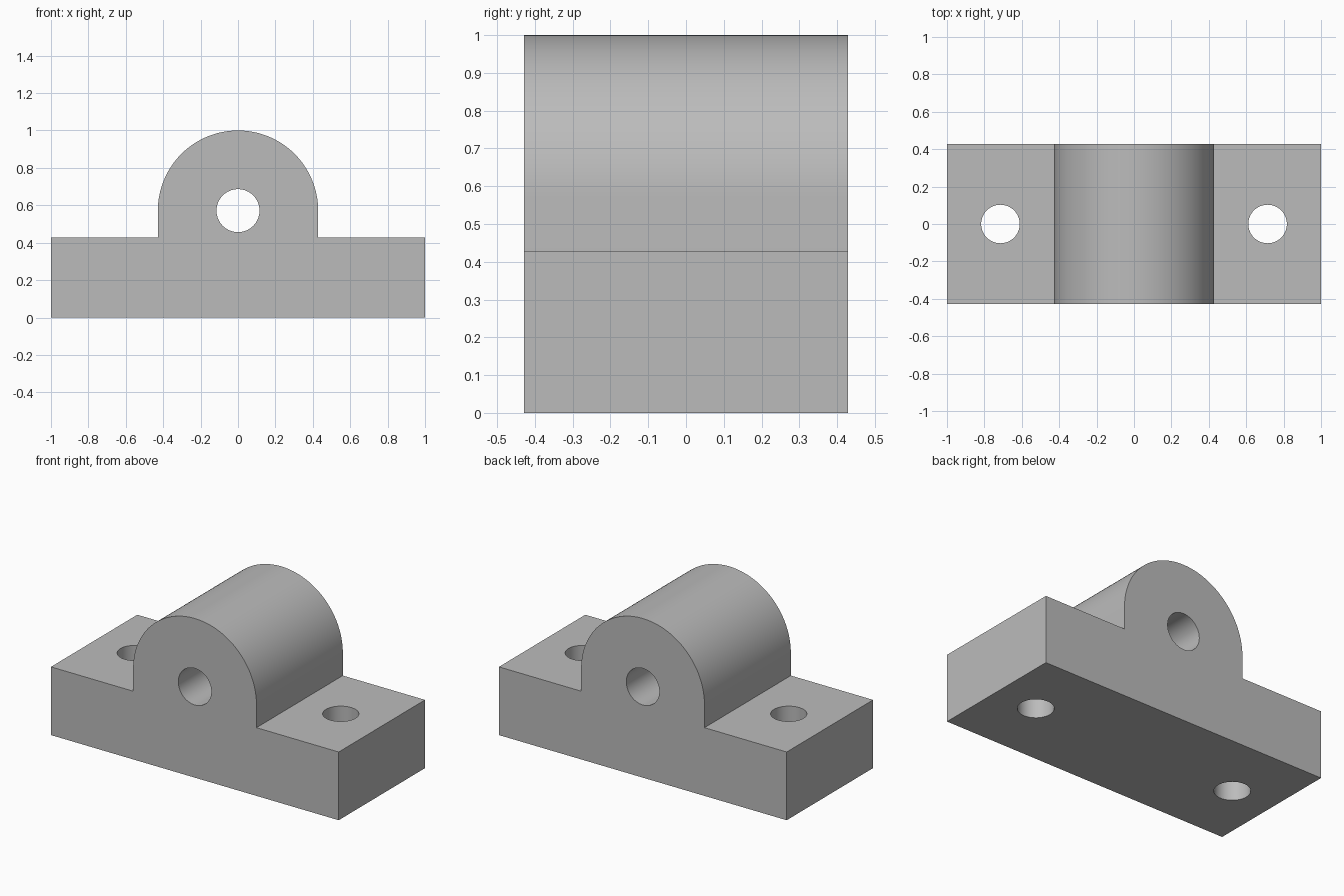
import bpy
import bmesh
from math import cos, sin, pi, radians
from mathutils import Matrix

cube = bpy.data.objects.get("Cube")
if cube:
    bpy.data.objects.remove(cube, do_unlink=True)

# Main dimensions
HALF_LENGTH = 1.0
RADIUS = 3 / 7           # barrel radius, also base height and half depth
AXIS_Z = 1 - RADIUS      # height of the bore axis
BORE_RADIUS = 0.115
BOLT_RADIUS = 0.103
BOLT_X = 5 / 7
ARC_STEPS = 64

# Plain grey metal
grey = bpy.data.materials.new("plain grey")
grey.use_nodes = True
colour = (0.5, 0.5, 0.5, 1)
grey.diffuse_color = colour
grey.node_tree.nodes["Principled BSDF"].inputs["Base Color"].default_value = colour


def add_object(name, bm):
    bmesh.ops.recalc_face_normals(bm, faces=bm.faces)
    mesh = bpy.data.meshes.new(name)
    bm.to_mesh(mesh)
    bm.free()
    mesh.materials.append(grey)
    obj = bpy.data.objects.new(name, mesh)
    bpy.context.collection.objects.link(obj)
    return obj


def add_cutter(name, radius, matrix):
    bm = bmesh.new()
    bmesh.ops.create_cone(bm, cap_ends=True, segments=ARC_STEPS, radius1=radius,
                          radius2=radius, depth=2, matrix=matrix)
    cutter = add_object(name, bm)
    cutter.hide_render = True
    return cutter


# Bearing block: flanged base with a round-topped housing, extruded along y
arc = [(RADIUS * cos(pi * i / ARC_STEPS), AXIS_Z + RADIUS * sin(pi * i / ARC_STEPS))
       for i in range(ARC_STEPS + 1)]
profile = ([(-HALF_LENGTH, 0), (HALF_LENGTH, 0), (HALF_LENGTH, RADIUS), (RADIUS, RADIUS)]
           + arc + [(-RADIUS, RADIUS), (-HALF_LENGTH, RADIUS)])
bm = bmesh.new()
front = bm.faces.new([bm.verts.new((x, -RADIUS, z)) for x, z in profile])
sweep = bmesh.ops.extrude_face_region(bm, geom=[front], use_keep_orig=True)
bmesh.ops.translate(bm, vec=(0, 2 * RADIUS, 0),
                    verts=[v for v in sweep["geom"] if isinstance(v, bmesh.types.BMVert)])
block = add_object("bearing_block", bm)

# Shaft bore and the two vertical bolt holes
cutters = [add_cutter("shaft_bore_cutter", BORE_RADIUS,
                      Matrix.Translation((0, 0, AXIS_Z)) @ Matrix.Rotation(pi / 2, 4, "X"))]
for side, sign in (("left", 1), ("right", -1)):
    cutters.append(add_cutter(side + "_bolt_hole_cutter", BOLT_RADIUS,
                              Matrix.Translation((sign * BOLT_X, 0, 0))))

bpy.ops.object.select_all(action="DESELECT")
block.select_set(True)
bpy.context.view_layer.objects.active = block
for cutter in cutters:
    hole = block.modifiers.new(cutter.name, "BOOLEAN")
    hole.operation = "DIFFERENCE"
    hole.solver = "EXACT"
    hole.object = cutter
    bpy.ops.object.modifier_apply(modifier=hole.name)
    bpy.data.objects.remove(cutter, do_unlink=True)

# Smooth curved walls, crisp edges
bpy.ops.object.shade_smooth_by_angle(angle=radians(30))
